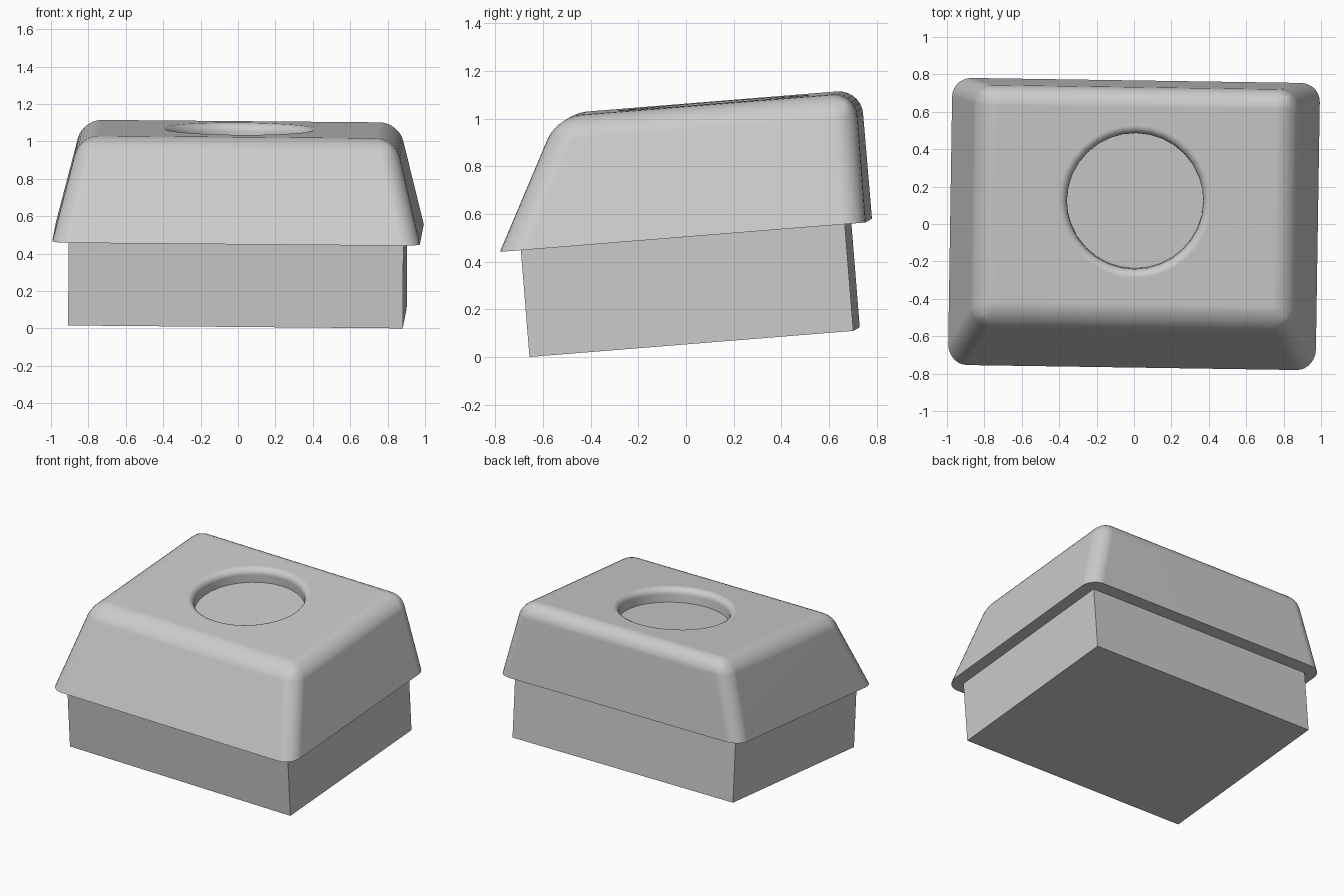
import bpy, bmesh, math
from mathutils import Matrix

default = bpy.data.objects.get("Cube")
if default:
    bpy.data.objects.remove(default, do_unlink=True)

# One plain grey for everything
grey = bpy.data.materials.new("light_grey")
grey.use_nodes = True
grey.diffuse_color = (0.6, 0.6, 0.6, 1)
grey.node_tree.nodes["Principled BSDF"].inputs["Base Color"].default_value = (0.6, 0.6, 0.6, 1)

# The whole key leans back slightly; local origin is the middle of the cap's lower rim
pose = (Matrix.Translation((0, 0.0, 0.511))
        @ Matrix.Rotation(math.radians(-0.9), 4, 'Z')
        @ Matrix.Rotation(math.radians(4.6), 4, 'X')
        @ Matrix.Rotation(math.radians(0.5), 4, 'Y'))


def make_object(name, bm):
    bmesh.ops.recalc_face_normals(bm, faces=bm.faces)
    mesh = bpy.data.meshes.new(name)
    bm.to_mesh(mesh)
    bm.free()
    mesh.materials.append(grey)
    obj = bpy.data.objects.new(name, mesh)
    bpy.context.collection.objects.link(obj)
    obj.matrix_world = pose
    return obj


def select_only(obj):
    bpy.ops.object.select_all(action='DESELECT')
    obj.select_set(True)
    bpy.context.view_layer.objects.active = obj


def block(low, high):
    """Tapered block; low and high are (half width, front y, back y, z)."""
    bm = bmesh.new()
    rings = [[bm.verts.new(p) for p in ((-w, f, z), (w, f, z), (w, b, z), (-w, b, z))]
             for w, f, b, z in (low, high)]
    bm.faces.new(rings[0])
    bm.faces.new(rings[1])
    for i in range(4):
        j = (i + 1) % 4
        bm.faces.new((rings[0][i], rings[0][j], rings[1][j], rings[1][i]))
    return bm


# Cap: sloped front and sides, upright back, rounded everywhere but the lower rim
TOP = 0.545
bm = block((0.983, -0.77, 0.77, 0), (0.845, -0.488, 0.77, TOP))
rounded = [e for e in bm.edges if max(v.co.z for v in e.verts) > 0.1]
bmesh.ops.bevel(bm, geom=rounded, offset=0.1, offset_type='OFFSET',
                segments=7, profile=0.5, affect='EDGES')
cap = make_object("cap", bm)

# Cutter for the round recess: flat floor, upright wall, rounded lip
RADIUS, LIP, DEPTH, SIDES = 0.365, 0.045, 0.1, 32
profile = [(RADIUS, TOP - DEPTH)]
for i in range(6):
    a = math.radians(90 * i / 5)
    profile.append((RADIUS + LIP * (1 - math.cos(a)), TOP - LIP * (1 - math.sin(a))))
profile.append((RADIUS + LIP, TOP + 0.1))
bm = bmesh.new()
rings = [[bm.verts.new((r * math.cos(math.tau * k / SIDES),
                        0.163 + r * math.sin(math.tau * k / SIDES), z))
          for k in range(SIDES)] for r, z in profile]
bm.faces.new(rings[0])
bm.faces.new(rings[-1])
for lower, upper in zip(rings, rings[1:]):
    for k in range(SIDES):
        n = (k + 1) % SIDES
        bm.faces.new((lower[k], lower[n], upper[n], upper[k]))
cutter = make_object("recess_cutter", bm)
cutter.hide_render = True

# Cut the recess, then drop the cutter
bpy.context.view_layer.update()
select_only(cap)
cut = cap.modifiers.new("recess", 'BOOLEAN')
cut.operation = 'DIFFERENCE'
cut.object = cutter
cut.solver = 'EXACT'
bpy.ops.object.modifier_apply(modifier=cut.name)
bpy.data.objects.remove(cutter, do_unlink=True)
bpy.ops.object.shade_smooth_by_angle(angle=math.radians(30))
cap.modifiers.new("even_normals", 'WEIGHTED_NORMAL').keep_sharp = True

# Base: plain upright block under the cap
base = make_object("base", block((0.895, -0.682, 0.682, -0.45), (0.895, -0.682, 0.682, 0.0)))
